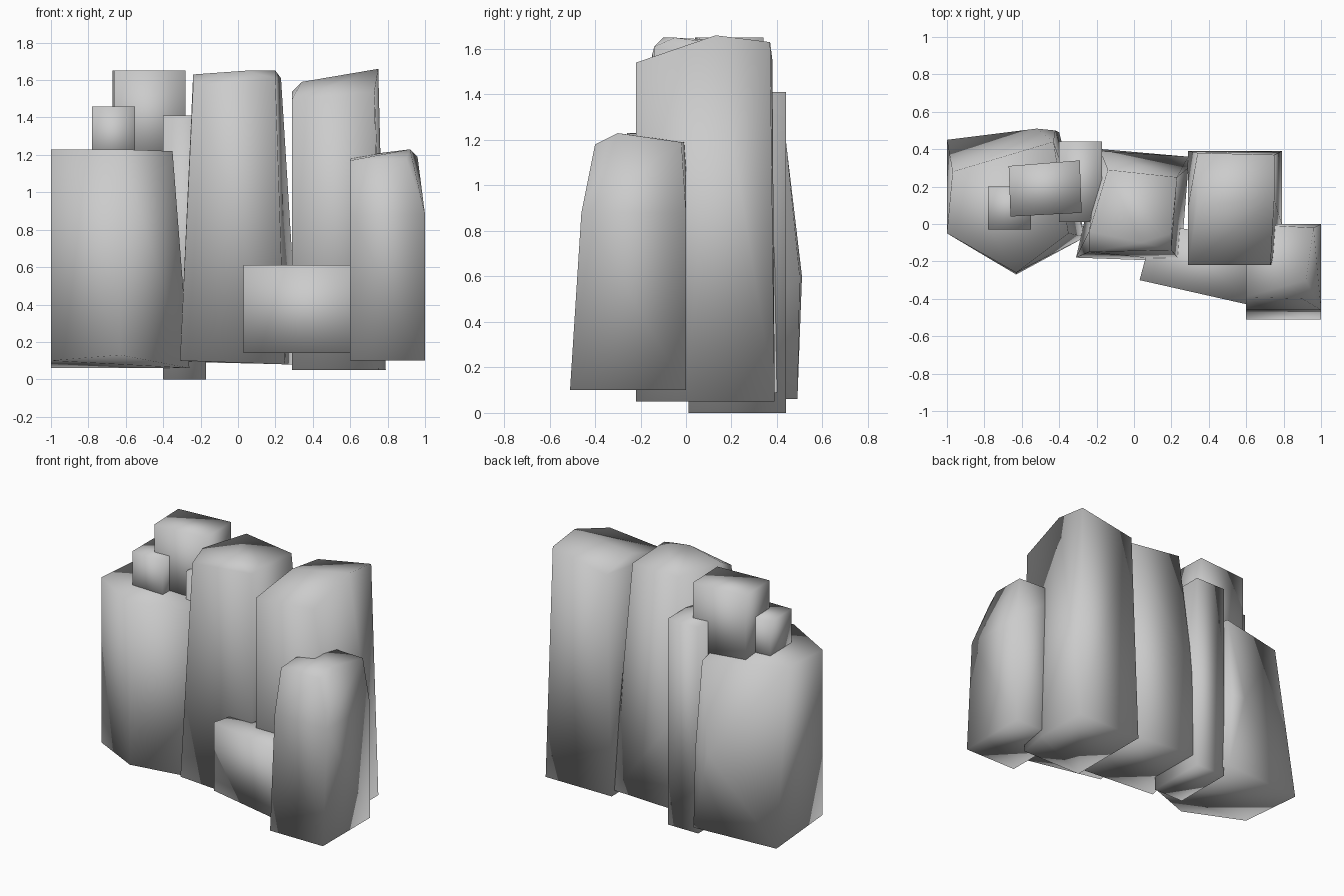
import bpy
import bmesh
import math

# Remove the default cube only
default_cube = bpy.data.objects.get("Cube")
if default_cube:
    bpy.data.objects.remove(default_cube, do_unlink=True)

# One plain stone colour
stone = bpy.data.materials.new("light_grey_stone")
stone.use_nodes = True
stone_colour = (.6, .6, .6, 1)
stone.diffuse_color = stone_colour
for node in stone.node_tree.nodes:
    if node.type == 'BSDF_PRINCIPLED':
        node.inputs["Base Color"].default_value = stone_colour
        node.inputs["Roughness"].default_value = .9


def ring(outline, height):
    """Lift a plan outline to one height."""
    return [(x, y, height) for x, y in outline]


def rectangle(left, right, front, back):
    """Plan outline of an upright block."""
    return [(left, front), (right, front), (right, back), (left, back)]


def rock(name, points):
    """Wrap the corner points in a faceted hull with soft shading."""
    mesh = bpy.data.meshes.new(name)
    bm = bmesh.new()
    for point in points:
        bm.verts.new(point)
    hull = bmesh.ops.convex_hull(bm, input=bm.verts[:])
    unused = {item for key in ("geom_interior", "geom_unused")
              for item in hull[key] if isinstance(item, bmesh.types.BMVert)}
    bmesh.ops.delete(bm, geom=list(unused), context='VERTS')
    # Join nearly flat triangles into clean polygons
    bmesh.ops.dissolve_limit(bm, angle_limit=math.radians(3),
                             verts=bm.verts[:], edges=bm.edges[:])
    bmesh.ops.recalc_face_normals(bm, faces=bm.faces[:])
    for face in bm.faces:
        face.smooth = True
    bm.to_mesh(mesh)
    bm.free()
    mesh.materials.append(stone)
    obj = bpy.data.objects.new(name, mesh)
    bpy.context.collection.objects.link(obj)
    return obj


def block(name, outline, bottom, top):
    """Upright prism rock with a level top and bottom."""
    return rock(name, ring(outline, bottom) + ring(outline, top))


# Broad boulder on the right-hand end, leaning out towards its foot
boulder_foot = [(-1, -.05, .1), (-.63, -.27, .13), (-.26, -.07, .06),
                (-.4, .49, .06), (-1, .45, .06)]
boulder_waist = [(-.52, .51, .6), (-.42, .5, .6)]
boulder_crown = [(-1, -.05, 1.23), (-.63, -.26, 1.23), (-.35, -.05, 1.22),
                 (-.43, .44, 1.19), (-.97, .28, 1.23)]
rock("broad_boulder", boulder_foot + boulder_waist + boulder_crown)

# Tall middle column, twisted and tapering upwards
middle_foot = [(-.31, -.18, .1), (.25, -.2, .08),
               (.29, .36, .08), (-.17, .4, .09)]
middle_waist = [(.29, .3, .65), (-.18, .39, .7)]
middle_crown = [(-.24, -.15, 1.57), (-.24, -.04, 1.63), (.04, -.1, 1.65),
                (.2, -.14, 1.61), (.2, -.05, 1.65),
                (.23, .25, 1.61), (-.14, .29, 1.63)]
rock("middle_column", middle_foot + middle_waist + middle_crown)

# Tall column beside it, with a sloping top
tall_foot = ring([(.29, -.22), (.75, -.22), (.79, 0), (.79, .39), (.29, .39)], .05)
tall_crown = [(.29, -.22, 1.5), (.73, -.22, 1.54), (.75, .13, 1.66),
              (.75, .37, 1.63), (.34, .38, 1.55),
              (.34, .1, 1.59), (.29, .1, 1.54)]
rock("tall_column", tall_foot + tall_crown)

# Short column at the front of the left-hand end
short_foot = ring(rectangle(.6, 1, -.51, 0), .1)
short_waist = ring(rectangle(.6, 1, -.46, 0), .88)
short_crown = [(.6, -.39, 1.17), (.92, -.3, 1.23), (.96, -.02, 1.19),
               (.6, 0, 1.19), (.9, -.4, 1.18)]
rock("short_column", short_foot + short_waist + short_crown)

# Low block wedged across the front
block("front_block", [(.03, -.3), (.65, -.44), (.73, -.1), (.11, 0)], .14, .61)

# Narrow slab standing at the back
block("back_slab", rectangle(-.4, -.17, .01, .44), 0, 1.41)

# Two blocks sitting on the boulder
block("large_top_block",
      [(-.66, .04), (-.28, .06), (-.29, .34), (-.67, .31)], 1.15, 1.65)
block("small_top_block", rectangle(-.78, -.55, -.03, .2), 1.15, 1.46)
